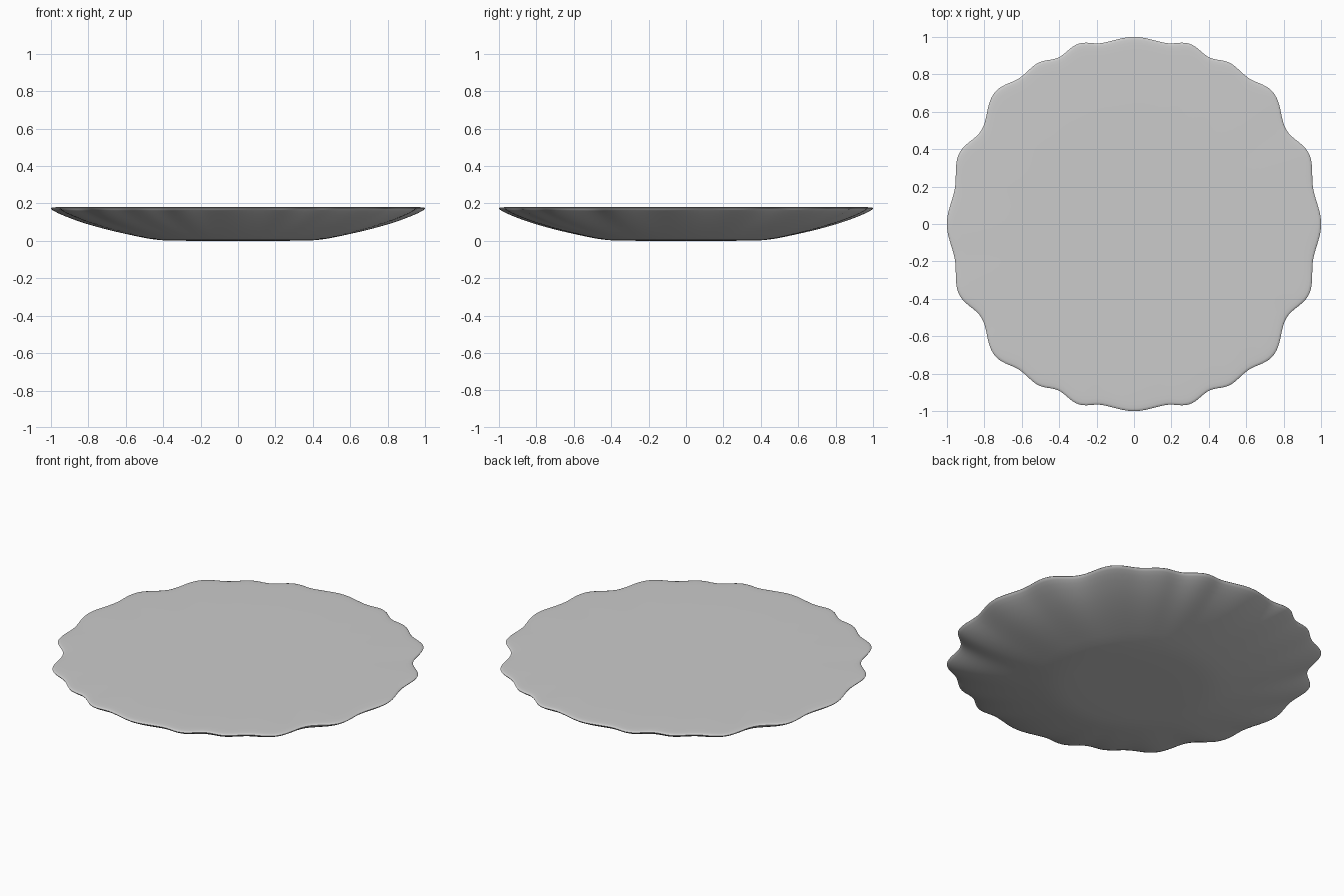
import bpy, bmesh, math

if "Cube" in bpy.data.objects:
    bpy.data.objects.remove(bpy.data.objects["Cube"])

N = 320  # points around the rim

# One quarter of the scalloped outline: (angle in degrees, radius) at each lobe and valley
KEYS = [(0, 1.0), (11, .976), (21.5, 1.008), (31.5, .957), (44, 1.024), (52.5, .991),
        (59, 1.002), (65.5, .977), (73, 1.008), (80, .982), (90, 1.0)]


def outline(deg):
    """Rim radius, mirrored into all four quarters."""
    a = deg % 180
    a = min(a, 180 - a)
    for (a0, r0), (a1, r1) in zip(KEYS, KEYS[1:]):
        if a <= a1:
            t = (a - a0) / (a1 - a0)
            return r0 + (r1 - r0) * (1 - math.cos(math.pi * t)) / 2
    return 1.0


# Profile from underside centre, out round the rim, to the flat top: (radius, height)
PROFILE = [(.2, 0), (.36, .001), (.42, .004), (.48, .012), (.54, .024), (.6, .037),
           (.67, .053), (.74, .071), (.81, .091), (.87, .111), (.92, .130), (.96, .147),
           (.985, .160), (.997, .168), (1.0, .173), (.996, .177), (.985, .179),
           (.965, .180), (.93, .181), (.6, .181), (.2, .181)]

bm = bmesh.new()
rings = []
for s, z in PROFILE:
    # flutes fade out towards the foot
    fade = max(0, (s - .4) / .6) ** 1.8
    ring = []
    for i in range(N):
        deg = 360 * i / N
        r = s * (1 + (outline(deg) - 1) * fade)
        a = math.radians(deg)
        ring.append(bm.verts.new((r * math.cos(a), r * math.sin(a), z)))
    rings.append(ring)
for lo, hi in zip(rings, rings[1:]):
    for i in range(N):
        j = (i + 1) % N
        bm.faces.new((lo[i], lo[j], hi[j], hi[i]))
bm.faces.new(rings[0][::-1])   # foot
bm.faces.new(rings[-1])        # flat top
bmesh.ops.recalc_face_normals(bm, faces=bm.faces)

mesh = bpy.data.meshes.new("scalloped_plate")
bm.to_mesh(mesh)
bm.free()
plate = bpy.data.objects.new("scalloped_plate", mesh)
bpy.context.collection.objects.link(plate)
bpy.context.view_layer.objects.active = plate
plate.select_set(True)
bpy.ops.object.shade_smooth_by_angle(angle=math.radians(50))
